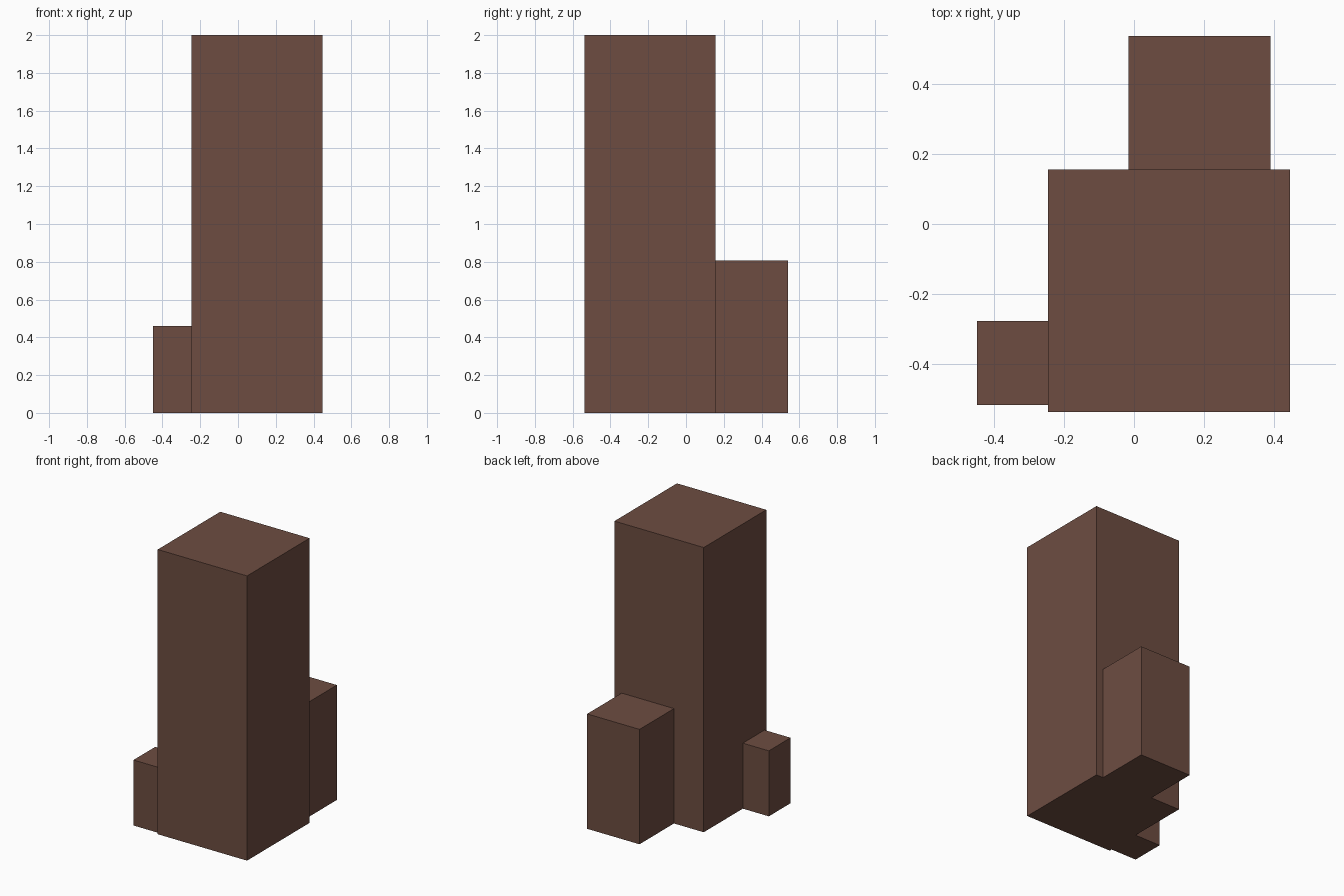
import bpy
import bmesh
from mathutils import Vector

if "Cube" in bpy.data.objects:
    bpy.data.objects.remove(bpy.data.objects["Cube"])

brown = bpy.data.materials.new("brown")
brown.diffuse_color = (0.153, 0.073, 0.053, 1.0)
brown.use_nodes = True
brown.node_tree.nodes["Principled BSDF"].inputs["Base Color"].default_value = brown.diffuse_color


def block(name, x, y, z):
    """Flat-faced box spanning the given (min, max) ranges."""
    low, high = Vector((x[0], y[0], z[0])), Vector((x[1], y[1], z[1]))
    bm = bmesh.new()
    bmesh.ops.create_cube(bm, size=1)
    bmesh.ops.scale(bm, vec=high - low, verts=bm.verts)
    bmesh.ops.translate(bm, vec=(low + high) / 2, verts=bm.verts)
    mesh = bpy.data.meshes.new(name)
    bm.to_mesh(mesh)
    bm.free()
    mesh.materials.append(brown)
    obj = bpy.data.objects.new(name, mesh)
    bpy.context.collection.objects.link(obj)
    return obj


# Tall main tower
block("tower", (-0.247, 0.447), (-0.538, 0.156), (0, 2))
# Medium block against the back wall
block("back_block", (-0.016, 0.391), (0.156, 0.539), (0, 0.807))
# Small block against the left wall
block("left_block", (-0.449, -0.247), (-0.519, -0.278), (0, 0.46))
